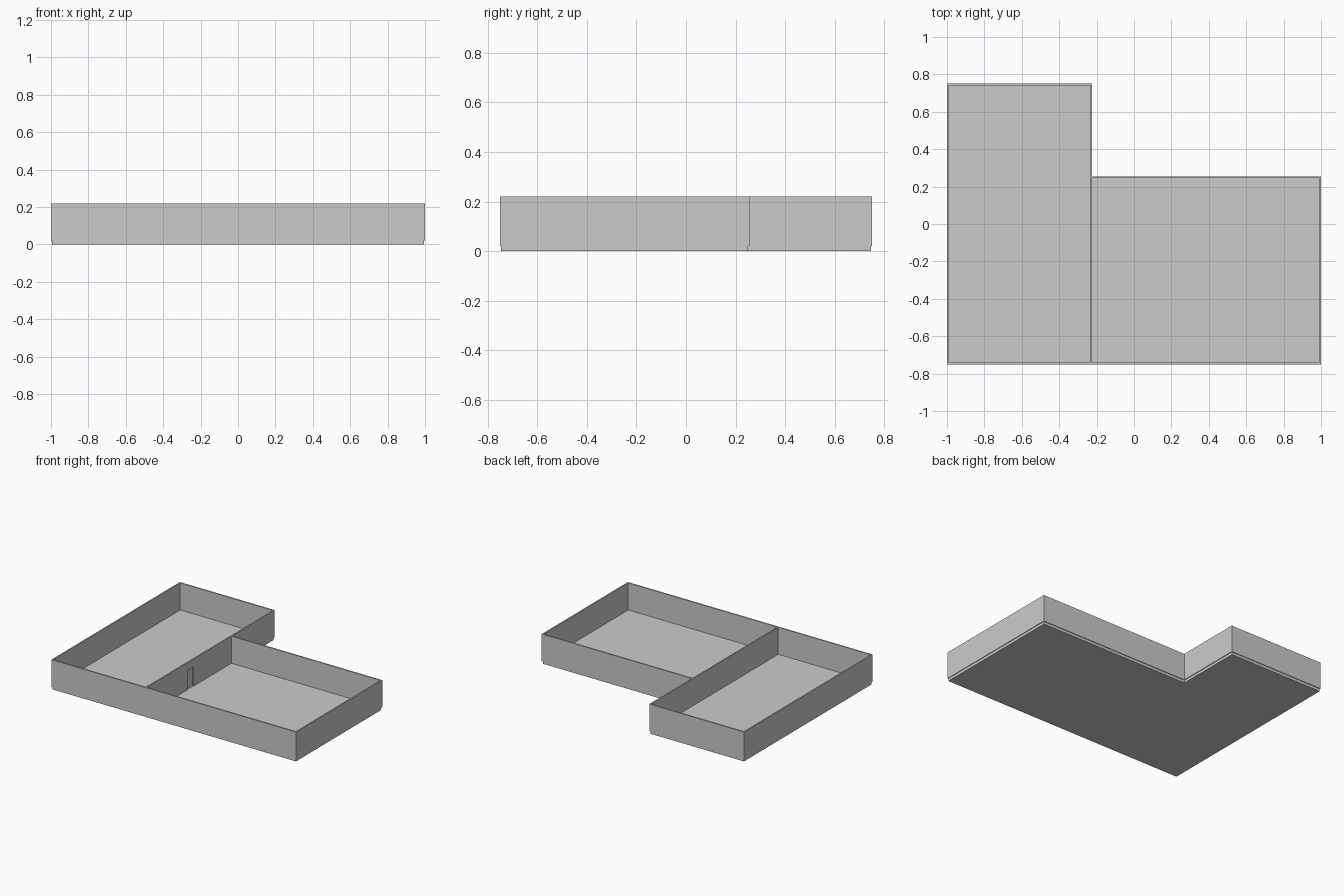
import bpy, bmesh

if "Cube" in bpy.data.objects:
    bpy.data.objects.remove(bpy.data.objects["Cube"])

T = 0.01            # wall thickness
Z0, Z1 = 0.02, 0.22  # wall bottom and top
XI = -0.235         # dividing wall, left face
YS = 0.255          # back of the right room


def prism(name, outline, z0, z1):
    """Extrude a flat outline upwards."""
    bm = bmesh.new()
    face = bm.faces.new([bm.verts.new((x, y, z0)) for x, y in outline])
    up = bmesh.ops.extrude_face_region(bm, geom=[face])
    verts = [v for v in up["geom"] if isinstance(v, bmesh.types.BMVert)]
    bmesh.ops.translate(bm, verts=verts, vec=(0, 0, z1 - z0))
    bmesh.ops.recalc_face_normals(bm, faces=bm.faces)
    mesh = bpy.data.meshes.new(name)
    bm.to_mesh(mesh)
    bm.free()
    obj = bpy.data.objects.new(name, mesh)
    bpy.context.collection.objects.link(obj)
    return obj


def box(name, x0, x1, y0, y1, z0=Z0, z1=Z1):
    return prism(name, [(x0, y0), (x1, y0), (x1, y1), (x0, y1)], z0, z1)


# L-shaped floor slab, slightly inset under the walls
e = T / 2
prism("floor_slab", [(-1 + e, -0.75 + e), (1 - e, -0.75 + e), (1 - e, YS - e),
                     (XI + e, YS - e), (XI + e, 0.75 - e), (-1 + e, 0.75 - e)], 0, Z0)

# Outer walls
box("front_wall", -1, 1, -0.75, -0.75 + T)
box("left_wall", -1, -1 + T, -0.75 + T, 0.75 - T)
box("right_wall", 1 - T, 1, -0.75 + T, YS - T)
box("left_room_back_wall", -1, XI + T, 0.75 - T, 0.75)
box("right_room_back_wall", XI + T, 1, YS - T, YS)

# Dividing wall with a shallow doorway recess on its right side
wall = box("dividing_wall", XI, XI + T, -0.75 + T, 0.75 - T)
cutter = box("doorway_cutter", XI + 0.003, XI + 0.03, -0.27, -0.20, 0.0, 0.163)
cutter.hide_render = True
cutter.hide_viewport = True
cut = wall.modifiers.new("doorway", "BOOLEAN")
cut.operation = "DIFFERENCE"
cut.solver = "EXACT"
cut.object = cutter
